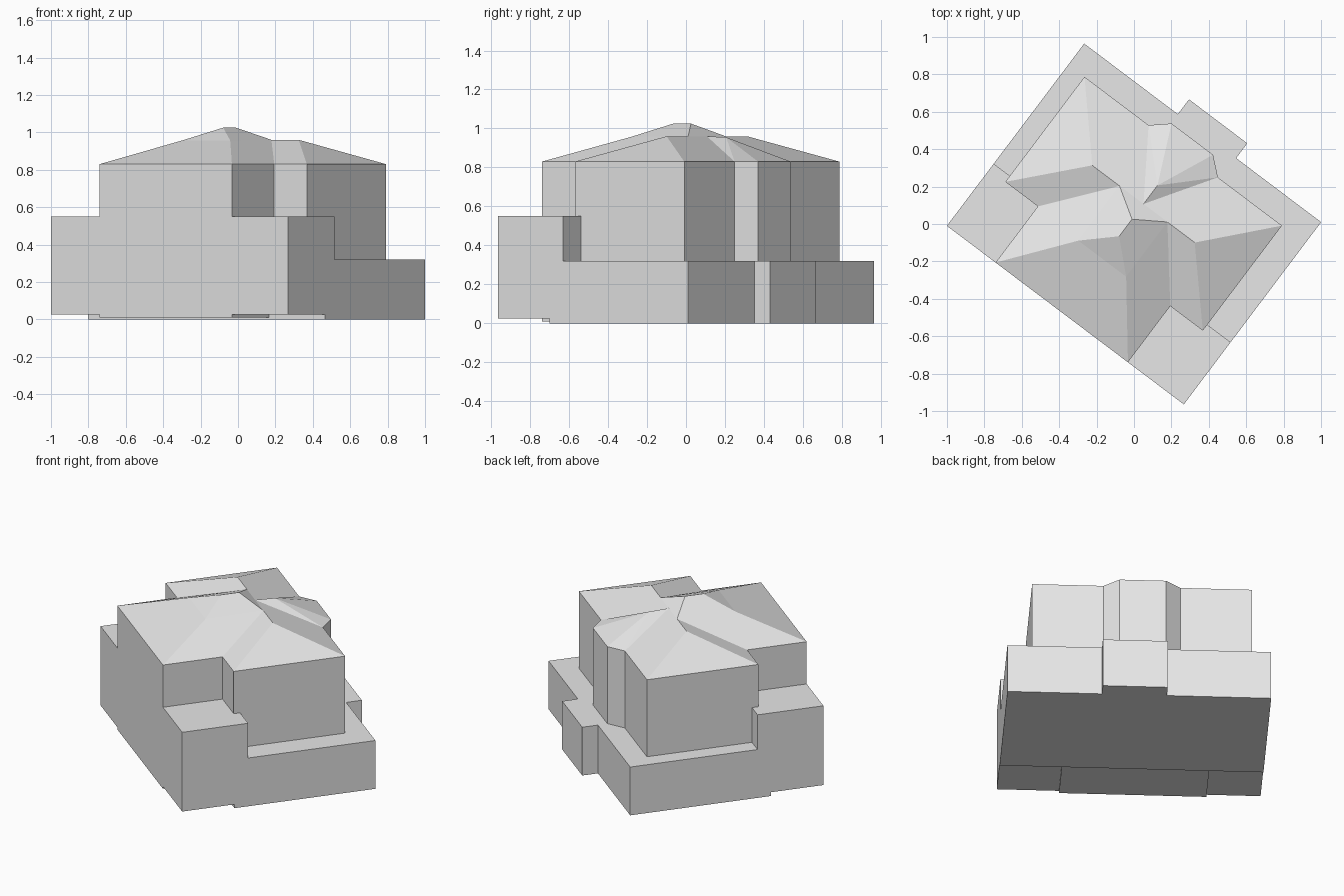
import bpy, bmesh, math

if "Cube" in bpy.data.objects:
    bpy.data.objects.remove(bpy.data.objects["Cube"])

ANGLE = math.radians(-37)   # the whole building is turned on its plot
CENTRE = -0.024             # symmetry axis of the upper storey
FRONT, BACK, SIDE = -0.61, 0.61, 0.793
EAVES, RIDGE, PEAK = 0.83, 0.96, 1.025

grey = bpy.data.materials.new("light_grey")
grey.use_nodes = True
grey.diffuse_color = (0.8, 0.8, 0.8, 1)
grey.node_tree.nodes["Principled BSDF"].inputs["Base Color"].default_value = (0.8, 0.8, 0.8, 1)


def finish(name, bm):
    bmesh.ops.remove_doubles(bm, verts=bm.verts, dist=0.0005)
    bmesh.ops.recalc_face_normals(bm, faces=bm.faces)
    mesh = bpy.data.meshes.new(name)
    bm.to_mesh(mesh)
    bm.free()
    mesh.materials.append(grey)
    obj = bpy.data.objects.new(name, mesh)
    obj.rotation_euler.z = ANGLE
    bpy.context.collection.objects.link(obj)
    return obj


def prism(name, outline, bottom, top):
    bm = bmesh.new()
    face = bm.faces.new([bm.verts.new((x, y, bottom)) for x, y in outline])
    moved = bmesh.ops.extrude_face_region(bm, geom=[face])["geom"]
    verts = [g for g in moved if isinstance(g, bmesh.types.BMVert)]
    bmesh.ops.translate(bm, verts=verts, vec=(0, 0, top - bottom))
    return finish(name, bm)


def block(name, x0, x1, y0, y1, bottom, top):
    return prism(name, [(x0, y0), (x1, y0), (x1, y1), (x0, y1)], bottom, top)


# Lower storeys
block("rear_ground_floor", -SIDE, SIDE, -0.28, BACK, 0, 0.32)
block("front_ground_floor", -SIDE, SIDE, FRONT, -0.194, 0.025, 0.55)
block("rear_bay_base", -0.166, 0.224, 0.5, 0.709, 0, 0.32)
block("front_wing_base", CENTRE - 0.443, CENTRE + 0.443, FRONT, -0.2, 0.01, 0.4)

# Upper storey walls: front wing, main body and rear bay, mirrored about the axis
half = [(0.443, FRONT), (0.443, -0.234), (0.661, -0.234),
        (0.661, 0.469), (0.232, 0.469), (0.139, 0.55)]
outline = [(CENTRE + x, y) for x, y in half]
outline += [(CENTRE - x, y) for x, y in reversed(half)]
prism("upper_storey", outline, 0.32, EAVES)

# Hipped roof, described by the points of one half
points = {name: (x, y, EAVES) for name, (x, y) in zip(
    ("wing_front", "wing_inner", "body_front", "body_back", "bay_inner", "bay_outer"), half)}
points.update(
    hip=(0.16, -0.25, 0.957),
    valley=(0.16, 0.116, RIDGE),
    ridge_end=(0.343, 0.116, RIDGE),
    ridge_mid=(0, 0.116, RIDGE),
    peak_front=(0, -0.1, PEAK),
    peak_back=(0, 0.014, PEAK),
    bay_peak=(0, 0.24, 0.955),
)
half_faces = [
    "wing_front wing_inner valley hip",
    "hip valley peak_back peak_front",
    "wing_inner body_front ridge_end valley",
    "body_front body_back ridge_end",
    "body_back bay_inner ridge_mid valley ridge_end",
    "valley ridge_mid peak_back",
    "bay_inner bay_outer bay_peak",
    "bay_inner bay_peak ridge_mid",
]
cross_faces = [("wing_front", "hip"), ("hip", "peak_front"), ("bay_outer", "bay_peak")]

bm = bmesh.new()


def corner(name, sign):
    x, y, z = points[name]
    return bm.verts.new((CENTRE + sign * x, y, z))


for sign in (1, -1):
    for names in half_faces:
        bm.faces.new([corner(n, sign) for n in names.split()])
for low, high in cross_faces:
    loop = [corner(low, -1), corner(low, 1), corner(high, 1)]
    if points[high][0] > 0:
        loop.append(corner(high, -1))
    bm.faces.new(loop)
finish("hipped_roof", bm)
